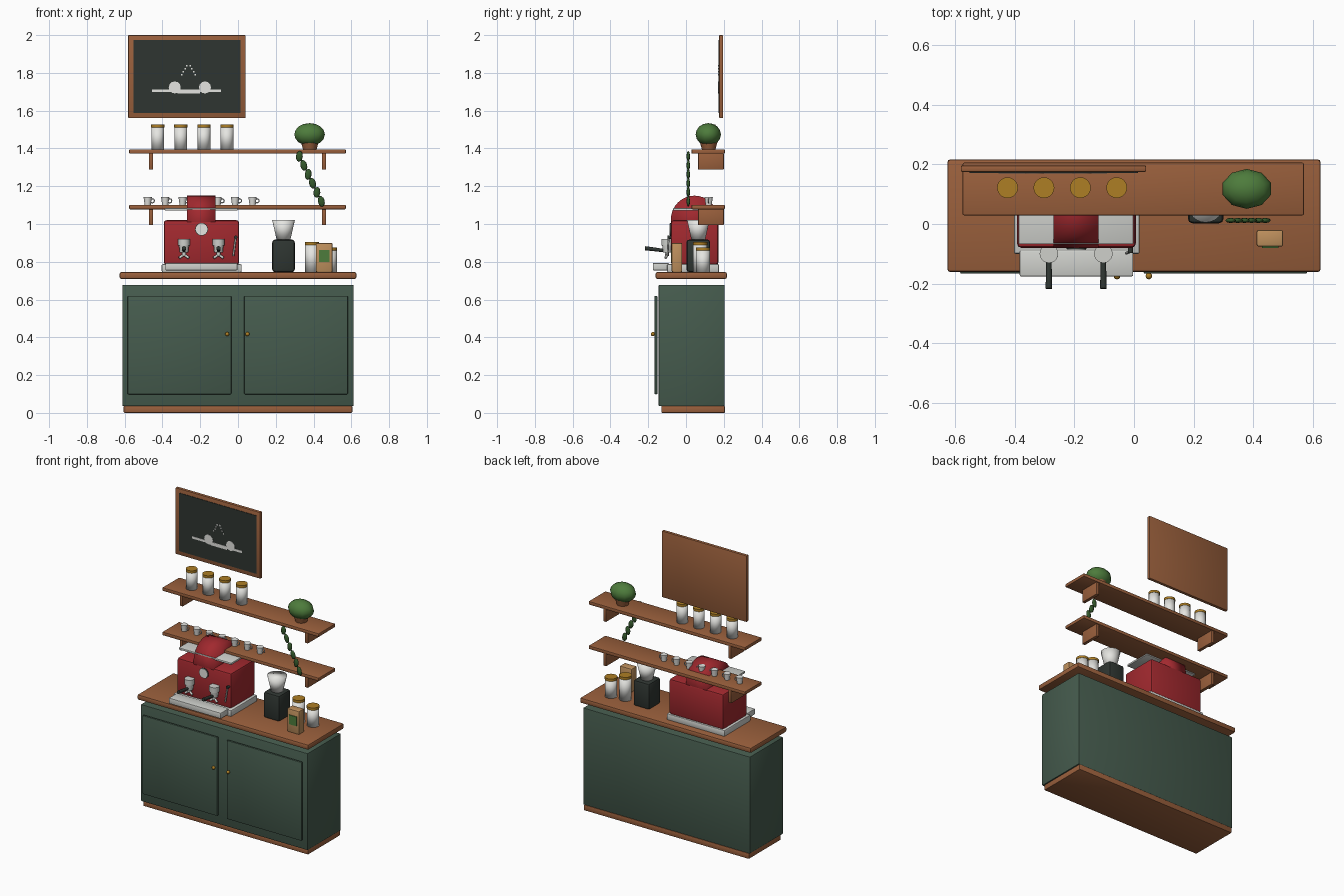
import bpy, bmesh, math
from mathutils import Vector

if "Cube" in bpy.data.objects:
    bpy.data.objects.remove(bpy.data.objects["Cube"])


def mat(name, r, g, b):
    m = bpy.data.materials.new(name)
    m.diffuse_color = (r, g, b, 1)
    m.use_nodes = True
    m.node_tree.nodes["Principled BSDF"].inputs["Base Color"].default_value = m.diffuse_color
    return m


WOOD = mat("warm wood", 0.32, 0.115, 0.045)
GREEN = mat("cabinet green", 0.06, 0.105, 0.075)
RED = mat("enamel red", 0.36, 0.022, 0.028)
STEEL = mat("pale steel", 0.62, 0.63, 0.60)
DARK = mat("charcoal", 0.028, 0.036, 0.031)
GOLD = mat("brass", 0.42, 0.21, 0.018)
TAN = mat("kraft paper", 0.52, 0.28, 0.11)
LEAF = mat("leaf green", 0.075, 0.20, 0.045)
VINE = mat("dark leaf", 0.035, 0.10, 0.025)
WHITE = mat("white", 0.78, 0.78, 0.75)


def finish(name, bm, material, smooth=None):
    """smooth: None = flat, 'all' = fully smooth, number = angle in degrees"""
    me = bpy.data.meshes.new(name)
    bmesh.ops.recalc_face_normals(bm, faces=bm.faces)
    bm.to_mesh(me)
    bm.free()
    me.materials.append(material)
    ob = bpy.data.objects.new(name, me)
    bpy.context.collection.objects.link(ob)
    if smooth == 'all':
        me.shade_smooth()
    elif smooth:
        bpy.ops.object.select_all(action='DESELECT')
        ob.select_set(True)
        bpy.context.view_layer.objects.active = ob
        bpy.ops.object.shade_smooth_by_angle(angle=math.radians(smooth))
    return ob


def box(name, x, y, z, material, bevel=0.0):
    bm = bmesh.new()
    bmesh.ops.create_cube(bm, size=1)
    for v in bm.verts:
        v.co = [(a + b) / 2 + c * (b - a) for (a, b), c in zip((x, y, z), v.co)]
    if bevel:
        bmesh.ops.bevel(bm, geom=bm.edges[:], offset=bevel, segments=2,
                        affect='EDGES', profile=0.5)
    return finish(name, bm, material, 30 if bevel else None)


def rod(name, p, q, r1, material, r2=None, seg=20, smooth=40):
    """Cylinder or cone from p to q."""
    p, q = Vector(p), Vector(q)
    bm = bmesh.new()
    bmesh.ops.create_cone(bm, cap_ends=True, segments=seg, radius1=r1,
                          radius2=r1 if r2 is None else r2, depth=(q - p).length)
    rot = (q - p).to_track_quat('Z', 'Y')
    for v in bm.verts:
        v.co = rot @ v.co + (p + q) / 2
    return finish(name, bm, material, smooth)


def blob(name, c, r, material, seg=10, rings=8, tilt=0.0):
    bm = bmesh.new()
    bmesh.ops.create_uvsphere(bm, u_segments=seg, v_segments=rings, radius=1)
    for v in bm.verts:
        a, b, d = (v.co[i] * r[i] for i in range(3))
        v.co = (c[0] + a * math.cos(tilt) + d * math.sin(tilt), c[1] + b,
                c[2] - a * math.sin(tilt) + d * math.cos(tilt))
    return finish(name, bm, material, 'all')


def ring(name, c, major, minor, material):
    """Ring standing in the xz plane."""
    bm = bmesh.new()
    n, m = 12, 6
    vs = []
    for i in range(n):
        a = 2 * math.pi * i / n
        for j in range(m):
            b = 2 * math.pi * j / m
            r = major + minor * math.cos(b)
            vs.append(bm.verts.new((c[0] + r * math.cos(a), c[1] + minor * math.sin(b),
                                    c[2] + r * math.sin(a))))
    for i in range(n):
        for j in range(m):
            k, l = (i + 1) % n, (j + 1) % m
            bm.faces.new((vs[i * m + j], vs[k * m + j], vs[k * m + l], vs[i * m + l]))
    return finish(name, bm, material, 'all')


def jar(x, y, z, r, h):
    rod("jar", (x, y, z), (x, y, z + h - 0.015), r, WHITE, smooth='all')
    rod("jar_lid", (x, y, z + h - 0.016), (x, y, z + h), r * 1.03, GOLD)


# Cabinet, plinth, countertop
box("plinth", (-0.605, 0.605), (-0.13, 0.206), (0, 0.038), WOOD, 0.005)
box("cabinet", (-0.612, 0.612), (-0.145, 0.205), (0.036, 0.678), GREEN, 0.006)
box("countertop", (-0.627, 0.627), (-0.161, 0.217), (0.71, 0.745), WOOD, 0.009)
for x0, x1, kx in ((-0.585, -0.035, -0.057), (0.032, 0.582, 0.05)):
    box("door", (x0, x1), (-0.167, -0.151), (0.098, 0.62), GREEN, 0.006)
    blob("door_knob", (kx, -0.175, 0.417), (0.011, 0.011, 0.011), GOLD, 12, 8)

# Shelves with brackets
for z in (1.078, 1.372):
    box("shelf", (-0.576, 0.571), (0.029, 0.206), (z, z + 0.023), WOOD, 0.005)
    for x in (-0.461, 0.456):
        box("shelf_bracket", (x - 0.011, x + 0.011), (0.064, 0.2), (z - 0.084, z + 0.002),
            WOOD, 0.003)

# Chalkboard: frame with a board plate and a chalk drawing of two cups
box("board_frame", (-0.582, 0.041), (0.175, 0.197), (1.56, 2.0), WOOD, 0.005)
box("board_panel", (-0.552, 0.014), (0.172, 0.176), (1.588, 1.973), DARK)
box("chalk_line", (-0.455, -0.09), (0.170, 0.1725), (1.698, 1.713), WHITE)
for x in (-0.335, -0.175):
    rod("chalk_cup", (x, 0.1725, 1.723), (x, 0.170, 1.723), 0.032, WHITE, seg=12)
box("chalk_saucer", (-0.32, -0.20), (0.170, 0.1725), (1.69, 1.699), WHITE)
for i in range(4):
    for s in (-1, 1):
        x, z = -0.262 + s * 0.009 * (4 - i), 1.785 + 0.016 * i
        box("chalk_steam", (x - 0.004, x + 0.004), (0.170, 0.1725), (z, z + 0.009), WHITE)

# Storage jars on the top shelf and on the counter
for i in range(4):
    jar(-0.425 + 0.1223 * i, 0.122, 1.395, 0.034, 0.131)
jar(0.392, 0.075, 0.745, 0.037, 0.16)
jar(0.487, 0.09, 0.745, 0.037, 0.13)

# Potted plant and trailing vine
rod("plant_pot", (0.38, 0.12, 1.395), (0.38, 0.12, 1.435), 0.036, WOOD, 0.047)
blob("plant_foliage", (0.379, 0.118, 1.474), (0.085, 0.067, 0.06), LEAF, 10, 8)
for i in range(6):
    t = i / 5
    blob("vine_leaf", (0.325 + 0.116 * t, 0.012, 1.358 - 0.238 * t),
         (0.018, 0.009, 0.029), VINE, 8, 6, -0.25 if i % 2 else 0.1)
rod("vine_stem", (0.325, 0.012, 1.36), (0.441, 0.012, 1.12), 0.003, VINE, seg=6)

# Row of cups on the lower shelf
for i in range(7):
    x = -0.478 + 0.0925 * i
    rod("cup", (x, 0.12, 1.1), (x, 0.12, 1.143), 0.016, WHITE, 0.022, 16)
    ring("cup_handle", (x + 0.024, 0.12, 1.123), 0.011, 0.003, WHITE)

# Espresso machine: base, drip tray, body, dome, cup rack
box("machine_base", (-0.404, 0.019), (-0.1, 0.175), (0.745, 0.787), STEEL, 0.006)
box("drip_tray", (-0.384, -0.003), (-0.176, -0.09), (0.755, 0.793), STEEL, 0.004)
box("machine_body", (-0.393, 0.006), (-0.08, 0.172), (0.785, 1.02), RED, 0.014)
rod("machine_dome", (-0.27, 0.045, 1.025), (-0.12, 0.045, 1.025), 0.125, RED, seg=32,
    smooth='all')
box("cup_rack", (-0.388, -0.002), (-0.068, 0.12), (1.071, 1.084), STEEL, 0.003)
rod("gauge_rim", (-0.193, -0.078, 0.972), (-0.193, -0.084, 0.972), 0.034, DARK, seg=24)
rod("gauge_face", (-0.193, -0.08, 0.972), (-0.193, -0.088, 0.972), 0.031, WHITE, seg=24)

# Brewing groups with portafilters
for x in (-0.286, -0.103):
    rod("group_head", (x, -0.1, 0.885), (x, -0.1, 0.92), 0.031, STEEL)
    rod("filter_basket", (x, -0.1, 0.848), (x, -0.1, 0.886), 0.022, STEEL, 0.026)
    rod("filter_handle", (x, -0.122, 0.86), (x, -0.217, 0.872), 0.009, DARK, 0.011, 12)
    rod("spout_stem", (x, -0.1, 0.83), (x, -0.1, 0.85), 0.011, STEEL)
    for s in (-1, 1):
        rod("spout", (x, -0.1, 0.838), (x + s * 0.026, -0.108, 0.82), 0.007, STEEL, seg=10)

# Steam wand
rod("steam_valve", (-0.012, -0.075, 0.93), (-0.012, -0.098, 0.93), 0.009, DARK, seg=12)
rod("steam_wand", (-0.012, -0.092, 0.93), (-0.025, -0.098, 0.83), 0.005, STEEL, seg=10)

# Coffee grinder
box("grinder_body", (0.181, 0.301), (0.002, 0.128), (0.745, 0.918), DARK, 0.016)
rod("grinder_hopper", (0.241, 0.065, 0.915), (0.241, 0.065, 1.02), 0.036, WHITE, 0.06, 24,
    'all')

# Coffee bag with label
box("coffee_bag", (0.412, 0.501), (-0.076, -0.02), (0.745, 0.9), TAN, 0.007)
box("bag_label", (0.43, 0.485), (-0.08, -0.074), (0.80, 0.862), LEAF)
